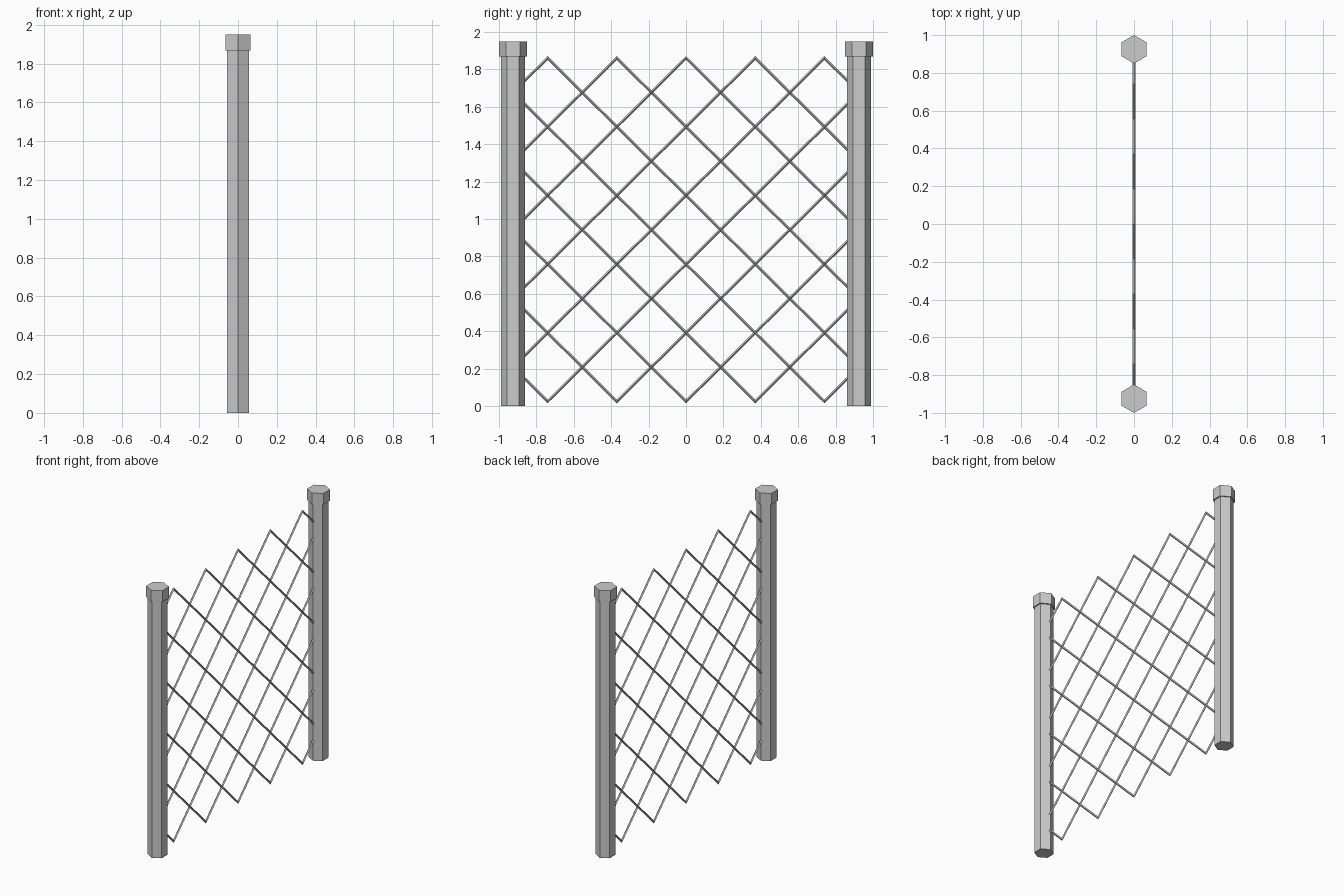
import bpy, bmesh, math

if "Cube" in bpy.data.objects:
    bpy.data.objects.remove(bpy.data.objects["Cube"])

POST_Y = 0.925
STEP = 0.185      # half a mesh diamond across
RISE = 0.1836     # half a mesh diamond up
MID_Z = 0.943


def hex_prism(name, radius, y, z0, z1):
    bpy.ops.mesh.primitive_cylinder_add(vertices=6, radius=radius, depth=z1 - z0,
                                        location=(0, y, (z0 + z1) / 2))
    bpy.context.object.name = name


# Posts with wider caps, a corner pointing along y
for side, s in (("left", -1), ("right", 1)):
    hex_prism(side + "_post", 0.065, s * POST_Y, 0, 1.87)
    hex_prism(side + "_post_cap", 0.075, s * POST_Y, 1.868, 1.95)

# Chain mesh: 5x5 diamonds with 4x4 diamonds in the gaps, turned into wire
bm = bmesh.new()
verts = {}


def node(i, k):
    if (i, k) not in verts:
        verts[i, k] = bm.verts.new((0, i * STEP, MID_Z + k * RISE))
    return verts[i, k]


for centres in (range(-4, 5, 2), range(-3, 4, 2)):
    for i in centres:
        for k in centres:
            bm.faces.new([node(i + 1, k), node(i, k + 1), node(i - 1, k), node(i, k - 1)])
me = bpy.data.meshes.new("chain_mesh")
bm.to_mesh(me)
bm.free()
chain = bpy.data.objects.new("chain_mesh", me)
bpy.context.collection.objects.link(chain)
wire = chain.modifiers.new("wire", "WIREFRAME")
wire.thickness = 0.015
wire.offset = 0
wire.use_even_offset = True
wire.use_boundary = True
